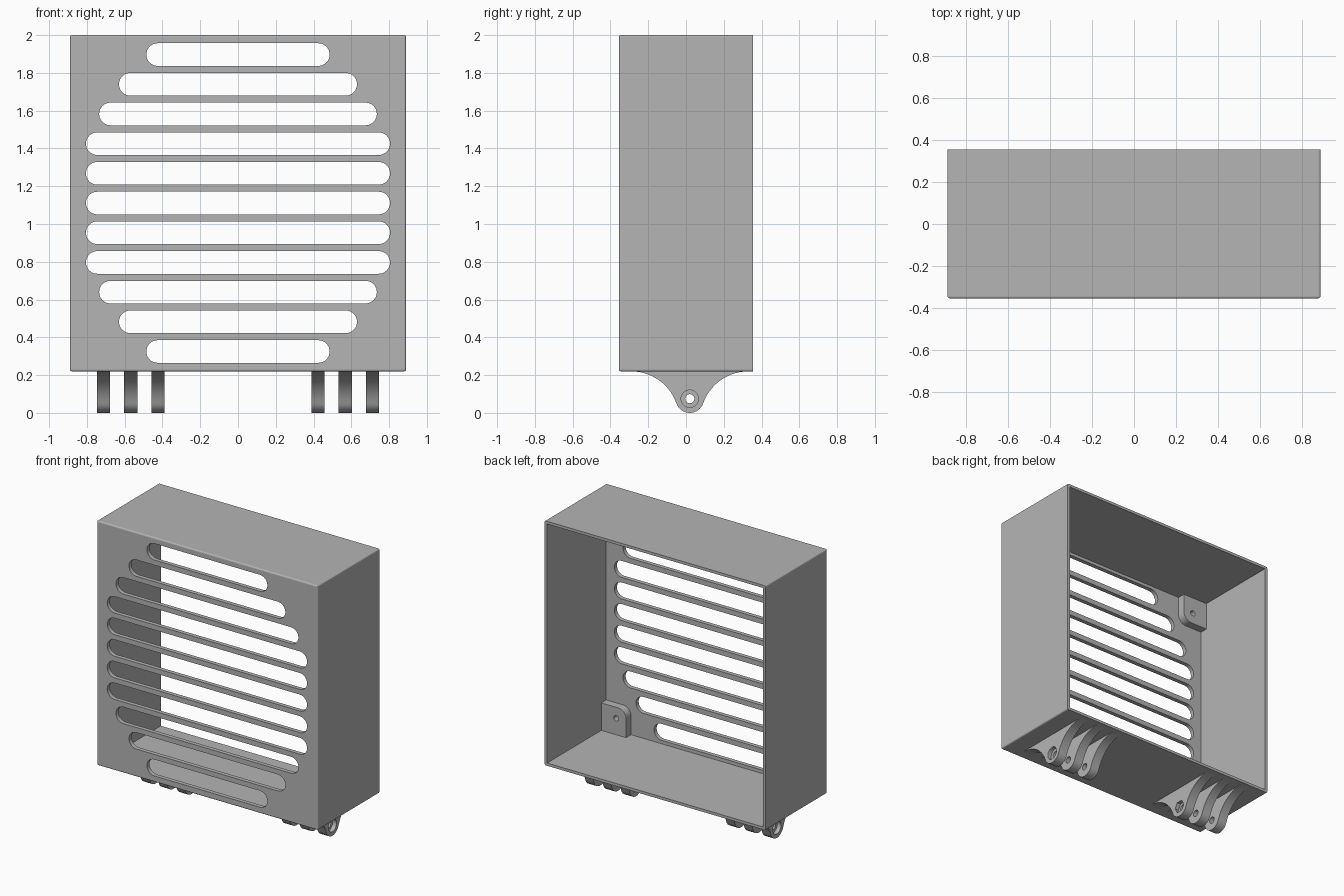
import bpy, bmesh, math
from mathutils import Vector

if "Cube" in bpy.data.objects:
    bpy.data.objects.remove(bpy.data.objects["Cube"], do_unlink=True)

grey = bpy.data.materials.new("plain grey")
grey.use_nodes = True
COLOUR = (0.46, 0.46, 0.46, 1)
grey.diffuse_color = COLOUR
grey.node_tree.nodes["Principled BSDF"].inputs["Base Color"].default_value = COLOUR

# Housing dimensions
W, D, BOTTOM, TOP = 0.89, 0.355, 0.22, 2.0
WALL, PLATE = 0.02, 0.03
MID = (BOTTOM + TOP) / 2


def arc(cx, cy, r, start, end, n):
    """Points on an arc, angles in degrees."""
    angles = [math.radians(start + (end - start) * i / n) for i in range(n + 1)]
    return [(cx + r * math.cos(a), cy + r * math.sin(a)) for a in angles]


def circle(cx, cy, r, n=32):
    return arc(cx, cy, r, 0, 360, n)[:-1]


def rect(x0, z0, x1, z1):
    return [(x0, z0), (x1, z0), (x1, z1), (x0, z1)]


def prism(name, outlines, axis, a, b):
    """Extrude closed outlines along the x or y axis from a to b."""
    bm = bmesh.new()
    for pts in outlines:
        place = (lambda u, v: (a, u, v)) if axis == "x" else (lambda u, v: (u, a, v))
        face = bm.faces.new([bm.verts.new(place(u, v)) for u, v in pts])
        new = bmesh.ops.extrude_face_region(bm, geom=[face])["geom"]
        shift = Vector((b - a, 0, 0) if axis == "x" else (0, b - a, 0))
        bmesh.ops.translate(bm, vec=shift,
                            verts=[g for g in new if isinstance(g, bmesh.types.BMVert)])
    bmesh.ops.recalc_face_normals(bm, faces=bm.faces)
    mesh = bpy.data.meshes.new(name)
    bm.to_mesh(mesh)
    bm.free()
    mesh.materials.append(grey)
    obj = bpy.data.objects.new(name, mesh)
    bpy.context.collection.objects.link(obj)
    return obj


def activate(obj):
    bpy.ops.object.select_all(action="DESELECT")
    obj.select_set(True)
    bpy.context.view_layer.objects.active = obj


def cut(obj, cutter):
    """Subtract the cutter, then discard it."""
    mod = obj.modifiers.new("cut", "BOOLEAN")
    mod.operation, mod.solver, mod.object = "DIFFERENCE", "EXACT", cutter
    activate(obj)
    bpy.ops.object.modifier_apply(modifier=mod.name)
    bpy.data.objects.remove(cutter, do_unlink=True)


def finish(obj):
    activate(obj)
    bpy.ops.object.shade_smooth_by_angle(angle=math.radians(12))


# Housing: box with softened front edges, hollow and open at the back
housing = prism("housing", [rect(-W, BOTTOM, W, TOP)], "y", -D, D)
bm = bmesh.new()
bm.from_mesh(housing.data)
edges = [e for e in bm.edges if any(v.co.y < 0 for v in e.verts)]
bmesh.ops.bevel(bm, geom=edges, offset=0.01, segments=3, profile=0.5, affect="EDGES")
bm.to_mesh(housing.data)
bm.free()
cavity = rect(-W + WALL, BOTTOM + WALL, W - WALL, TOP - WALL)
cut(housing, prism("cavity_cutter", [cavity], "y", -D + PLATE, D + 0.1))

# Rounded ventilation slots, stepped to a roughly circular field
R = 0.06
half_widths = [0.485, 0.63, 0.735] + [0.805] * 5 + [0.735, 0.63, 0.485]
slots = []
for i, half in enumerate(half_widths):
    z = 1.897 - 0.1572 * i
    slots.append(arc(half - R, z, R, -90, 90, 16) + arc(R - half, z, R, 90, 270, 16))
cut(housing, prism("slot_cutter", slots, "y", -D - 0.1, -D + 0.1))
finish(housing)

# Corner bosses behind the front plate, each with a blind screw hole
SIZE, ROUND = 0.2, 0.065
for sx, side in ((1, "left"), (-1, "right")):
    for sz, level in ((1, "upper"), (-1, "lower")):
        x, z = W - WALL / 2, (TOP - BOTTOM) / 2 - WALL / 2
        inner_x, inner_z = W - WALL - SIZE, (TOP - BOTTOM) / 2 - WALL - SIZE
        outline = [(x, z), (inner_x, z)]
        outline += arc(inner_x + ROUND, inner_z + ROUND, ROUND, 180, 270, 10)
        outline += [(x, inner_z)]
        outline = [(sx * u, MID + sz * v) for u, v in outline]
        front = -D + PLATE
        boss = prism(f"{level}_{side}_boss", [outline], "y", front - 0.01, front + 0.057)
        hole = circle(sx * (inner_x + 0.08), MID + sz * (inner_z + 0.08), 0.02)
        cut(boss, prism("hole_cutter", [hole], "y", front + 0.005, front + 0.1))
        finish(boss)

# Hinge lugs: a round eye blended into the underside by two concave arcs
EYE_Y, EYE_Z, EYE_R, REACH, FILLET = 0.02, 0.075, 0.075, 0.31, 0.2534
drop = EYE_Z - (BOTTOM - FILLET)
tilt = math.degrees(math.atan2(drop, REACH))
fillet_z = BOTTOM - FILLET
profile = [(EYE_Y + REACH, BOTTOM + 0.005)]
profile += arc(EYE_Y + REACH, fillet_z, FILLET, 90, 180 - tilt, 14)
profile += arc(EYE_Y, EYE_Z, EYE_R, -tilt, tilt - 180, 16)[1:]
profile += arc(EYE_Y - REACH, fillet_z, FILLET, tilt, 90, 14)[1:]
profile += [(EYE_Y - REACH, BOTTOM + 0.005)]

HALF, RECESS = 0.035, 0.03
for sx, side in ((1, "left"), (-1, "right")):
    for place, x in (("inner", 0.423), ("middle", 0.568), ("outer", 0.712)):
        x0, x1 = sx * (x - HALF), sx * (x + HALF)
        lug = prism(f"{side}_{place}_hinge_lug", [profile], "x", x0, x1)
        bore = circle(EYE_Y, EYE_Z, 0.024)
        cut(lug, prism("bore_cutter", [bore], "x", x0 - sx * 0.05, x1 + sx * 0.05))
        if place == "outer":  # round seat for a bolt head
            seat = circle(EYE_Y, EYE_Z, 0.046)
            cut(lug, prism("seat_cutter", [seat], "x", x1 - sx * RECESS, x1 + sx * 0.05))
        if place == "inner":  # six-sided seat for a nut
            seat = circle(EYE_Y, EYE_Z, 0.046, 6)
            cut(lug, prism("seat_cutter", [seat], "x", x0 - sx * 0.05, x0 + sx * RECESS))
        finish(lug)
